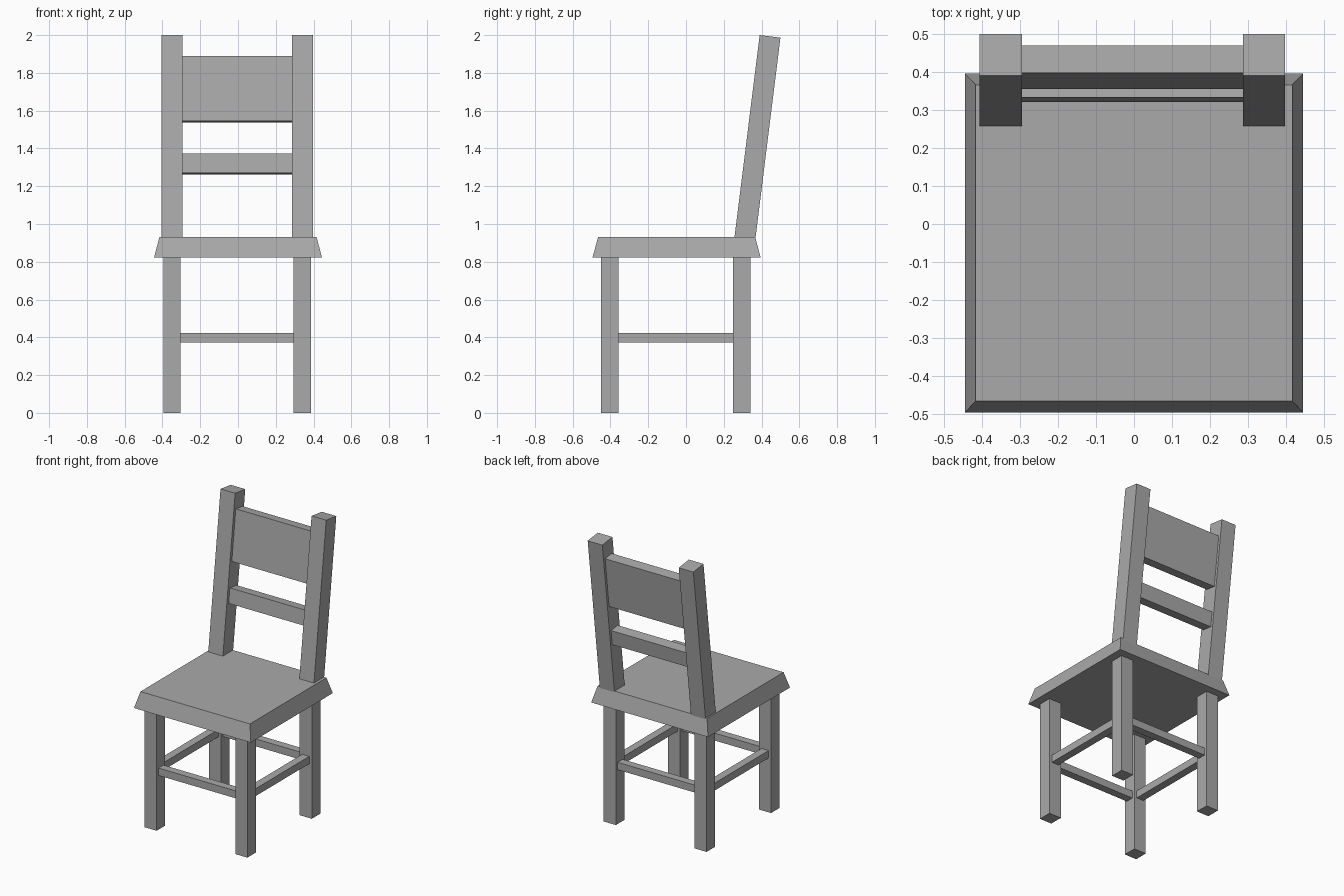
import bpy, bmesh

if "Cube" in bpy.data.objects:
    bpy.data.objects.remove(bpy.data.objects["Cube"])

grey = bpy.data.materials.new("plain grey")
grey.diffuse_color = (0.4, 0.4, 0.4, 1)
grey.use_nodes = True
grey.node_tree.nodes["Principled BSDF"].inputs["Base Color"].default_value = grey.diffuse_color

CX = -0.0045            # the frame sits slightly left of the seat centre
LEAN = 0.1245           # backward run of the backrest per unit of height


def frustum(name, low, high):
    """Six-sided block; low/high are four (x, y, z) corners in the same order."""
    bm = bmesh.new()
    a = [bm.verts.new(p) for p in low]
    b = [bm.verts.new(p) for p in high]
    bm.faces.new(a[::-1])
    bm.faces.new(b)
    for i in range(4):
        j = (i + 1) % 4
        bm.faces.new((a[i], a[j], b[j], b[i]))
    bmesh.ops.recalc_face_normals(bm, faces=bm.faces)
    mesh = bpy.data.meshes.new(name)
    bm.to_mesh(mesh)
    bm.free()
    mesh.materials.append(grey)
    obj = bpy.data.objects.new(name, mesh)
    bpy.context.collection.objects.link(obj)
    return obj


def rect(x0, x1, y0, y1, z, drop=0.0):
    """Rectangle corners; the back edge is lowered by drop."""
    return [(x0, y0, z), (x1, y0, z), (x1, y1, z - drop), (x0, y1, z - drop)]


def box(name, x0, x1, y0, y1, z0, z1):
    return frustum(name, rect(x0, x1, y0, y1, z0), rect(x0, x1, y0, y1, z1))


def leaning(name, x0, x1, inset, depth, z0, z1):
    """Block sheared along the backrest, with ends square to the lean."""
    def ring(z):
        y = 0.257 + inset + (z - 0.932) * LEAN
        return rect(x0, x1, y, y + depth, z, depth * LEAN)
    return frustum(name, ring(z0), ring(z1))


# Seat with sloping edges
frustum("seat", rect(-0.444, 0.444, -0.495, 0.395, 0.823),
        rect(-0.416, 0.416, -0.465, 0.366, 0.932))

# Legs, posts and side rails, left and right
LEG_X, LEG_Y, H, R = 0.345, (-0.404, 0.295), 0.046, 0.027
for side, s in (("left", -1), ("right", 1)):
    x = CX + s * LEG_X
    for end, y in zip(("front", "back"), LEG_Y):
        box(f"{end}_leg_{side}", x - H, x + H, y - H, y + H, 0, 0.823)
    box(f"side_rail_{side}", x - R, x + R, LEG_Y[0] + H, LEG_Y[1] - H, 0.373, 0.424)
    px = CX + s * 0.346
    leaning(f"back_post_{side}", px - 0.0555, px + 0.0555, 0, 0.11, 0.905, 2.0)

# Front and back rails between the legs
for end, y in zip(("front", "back"), LEG_Y):
    box(f"{end}_rail", CX - LEG_X + H, CX + LEG_X - H, y - R, y + R, 0.373, 0.424)

# Backrest slats
for name, z0, z1 in (("upper_slat", 1.545, 1.89), ("lower_slat", 1.27, 1.372)):
    leaning(name, CX - 0.291, CX + 0.291, 0.021, 0.072, z0, z1)
